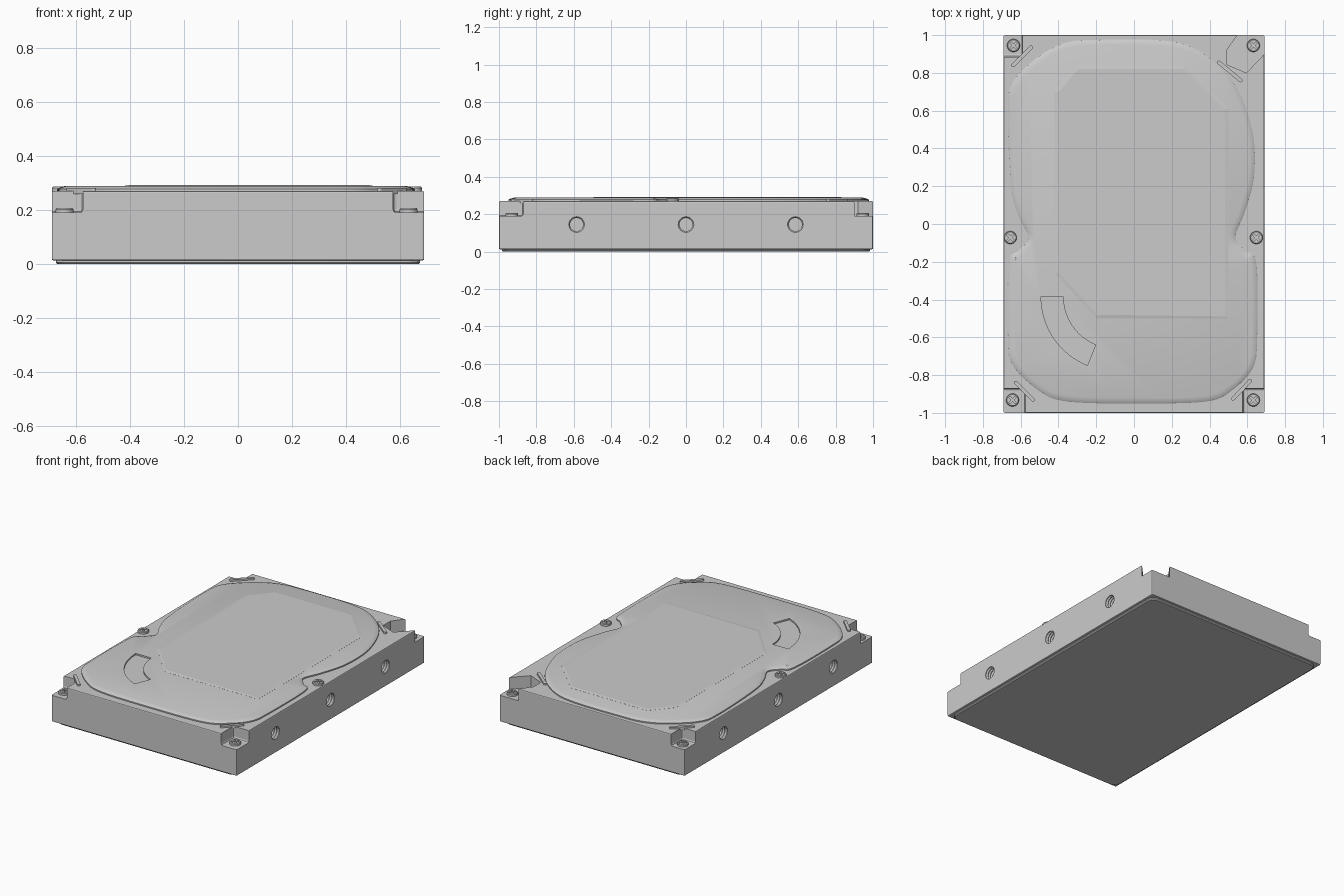
import bpy, bmesh, math
from mathutils import Vector

if "Cube" in bpy.data.objects:
    bpy.data.objects.remove(bpy.data.objects["Cube"])


def loft(name, rings, smooth=False):
    """Closed solid through equally sized rings of 3D points."""
    bm = bmesh.new()
    vs = [[bm.verts.new(p) for p in r] for r in rings]
    n = len(rings[0])
    for a, b in zip(vs, vs[1:]):
        for i in range(n):
            j = (i + 1) % n
            bm.faces.new((a[i], a[j], b[j], b[i]))
    bm.faces.new(vs[0][::-1])
    bm.faces.new(vs[-1])
    bmesh.ops.recalc_face_normals(bm, faces=bm.faces)
    me = bpy.data.meshes.new(name)
    bm.to_mesh(me)
    bm.free()
    ob = bpy.data.objects.new(name, me)
    bpy.context.collection.objects.link(ob)
    if smooth:
        activate(ob)
        bpy.ops.object.shade_smooth_by_angle(angle=math.radians(35))
    return ob


def activate(ob):
    bpy.ops.object.select_all(action='DESELECT')
    ob.select_set(True)
    bpy.context.view_layer.objects.active = ob


def flat(pts, z):
    return [(x, y, z) for x, y in pts]


def prism(name, pts, z0, z1):
    return loft(name, [flat(pts, z0), flat(pts, z1)])


def rect(x0, x1, y0, y1):
    return [(x0, y0), (x1, y0), (x1, y1), (x0, y1)]


def circle(cx, cy, r, n=24):
    return [(cx + r * math.cos(2 * math.pi * i / n),
             cy + r * math.sin(2 * math.pi * i / n)) for i in range(n)]


def inset(pts, d):
    """Move a counter-clockwise outline inward by d."""
    out = []
    for i, p in enumerate(pts):
        t = Vector(pts[(i + 1) % len(pts)]) - Vector(pts[i - 1])
        t.normalize()
        out.append((p[0] - t.y * d, p[1] + t.x * d))
    return out


def spline(pts, steps=6):
    """Closed smooth curve through the points."""
    out, n = [], len(pts)
    for i in range(n):
        a, b, c, d = (Vector(pts[(i + k) % n]) for k in (-1, 0, 1, 2))
        for s in range(steps):
            t = s / steps
            p = 0.5 * (2 * b + (c - a) * t + (2 * a - 5 * b + 4 * c - d) * t**2
                       + (3 * b - a - 3 * c + d) * t**3)
            out.append((p.x, p.y))
    return out


def bevel(ob, width, segments=2):
    m = ob.modifiers.new("bevel", 'BEVEL')
    m.width, m.segments = width, segments
    m.limit_method = 'ANGLE'
    activate(ob)
    bpy.ops.object.modifier_apply(modifier=m.name)


def cut(ob, cutter):
    m = ob.modifiers.new("cut", 'BOOLEAN')
    m.operation, m.solver, m.object = 'DIFFERENCE', 'EXACT', cutter
    activate(ob)
    bpy.ops.object.modifier_apply(modifier=m.name)
    bpy.data.objects.remove(cutter, do_unlink=True)


# Main casing
TOP, LEDGE = 0.27, 0.19
casing = prism("casing", rect(-0.69, 0.69, -1, 1), 0.013, TOP)
bevel(casing, 0.006)

# Stepped-down screw ledges at the corners
for s in (-1, 1):
    xs = sorted((s * 0.575, s * 0.75))
    c = prism("ledge_cutter", rect(*xs, -1.1, -0.87), LEDGE, 0.4)
    bevel(c, 0.012)
    cut(casing, c)
c = prism("ledge_cutter", rect(-0.75, -0.59, 0.885, 1.1), LEDGE, 0.4)
bevel(c, 0.012)
cut(casing, c)
cut(casing, prism("ledge_cutter", [(0.595, 0.80), (0.80, 1.015), (0.80, 1.1),
                                   (0.62, 1.1), (0.49, 0.92), (0.49, 0.845)],
                  LEDGE, 0.4))

# Threaded mounting holes along both sides
for s in (-1, 1):
    for y in (-0.585, 0, 0.585):
        rings = [(0.72, 0.042)]
        for k in range(6):
            x = 0.685 - k * 0.018
            rings += [(x, 0.042), (x - 0.009, 0.035)]
        cut(casing, loft("hole_cutter", [[(s * x, p, q) for p, q in circle(y, 0.145, r)]
                                         for x, r in rings]))

# Bottom plate with rounded corners
plate = []
for qx, qy, a0 in ((1, 1, 0), (-1, 1, 90), (-1, -1, 180), (1, -1, 270)):
    for k in range(7):
        a = math.radians(a0 + 15 * k)
        plate.append((qx * 0.62 + 0.055 * math.cos(a), qy * 0.93 + 0.055 * math.sin(a)))
loft("bottom_plate", [flat(inset(plate, 0.006), 0), flat(plate, 0.006), flat(plate, 0.016)], True)

# Raised lid with a waist at the middle screws
outline = spline([
    (0.15, 0.972), (-0.2, 0.975), (-0.36, 0.96), (-0.5, 0.89), (-0.64, 0.755),
    (-0.668, 0.6), (-0.65, 0.2), (-0.61, 0.04), (-0.56, -0.07), (-0.61, -0.14),
    (-0.662, -0.21), (-0.668, -0.6), (-0.64, -0.75), (-0.5, -0.885), (-0.35, -0.94),
    (0, -0.95), (0.38, -0.94), (0.52, -0.88), (0.63, -0.76), (0.652, -0.6),
    (0.648, -0.21), (0.59, -0.14), (0.537, -0.07), (0.585, 0.06), (0.635, 0.25),
    (0.625, 0.5), (0.52, 0.76), (0.34, 0.92)])
lid = loft("lid", [flat(outline, TOP - 0.012), flat(outline, 0.278),
                   flat(inset(outline, 0.006), 0.282),
                   flat(inset(outline, 0.03), 0.289)], True)

# Curved pocket pressed into the lid
arc = [math.radians(180 + 68 * k / 16) for k in range(17)]
pocket = [(-0.1 + 0.392 * math.cos(a), -0.385 + 0.392 * math.sin(a)) for a in arc]
pocket += [(-0.1 + 0.275 * math.cos(a), -0.385 + 0.275 * math.sin(a)) for a in arc[::-1]]
cut(lid, prism("pocket_cutter", pocket, 0.279, 0.4))

# Shallow raised panel on the lid
panel = [(0.5, -0.5), (0.5, 0.61), (0.27, 0.84), (-0.3, 0.84), (-0.42, 0.7),
         (-0.42, -0.26), (-0.2, -0.5)]
loft("lid_panel", [flat(panel, 0.286), flat(panel, 0.2895), flat(inset(panel, 0.02), 0.2925)])

# Slim tabs beside the corners
for i, (x0, y0, x1, y1) in enumerate([(-0.64, 0.84, -0.545, 0.935), (0.45, 0.855, 0.565, 0.76),
                                      (-0.625, -0.84, -0.535, -0.93),
                                      (0.525, -0.925, 0.615, -0.83)]):
    a, b = math.atan2(y1 - y0, x1 - x0), math.pi / 2
    tab = [(x1 + 0.01 * math.cos(a - b + k * b / 3), y1 + 0.01 * math.sin(a - b + k * b / 3))
           for k in range(7)]
    tab += [(x0 + 0.01 * math.cos(a + b + k * b / 3), y0 + 0.01 * math.sin(a + b + k * b / 3))
            for k in range(7)]
    prism(f"corner_tab_{i + 1}", tab, TOP - 0.01, 0.281)

# Cross-head screws
for i, (x, y, z) in enumerate([(-0.643, -0.932, LEDGE), (0.632, -0.932, LEDGE),
                               (-0.638, 0.945, LEDGE), (0.632, 0.945, LEDGE),
                               (-0.655, -0.072, TOP), (0.648, -0.072, TOP)]):
    head = loft(f"screw_{i + 1}", [flat(circle(x, y, r, 32), z + h) for r, h in
                                   ((0.034, -0.01), (0.034, 0.012), (0.03, 0.017))], True)
    w, l = 0.005, 0.024
    cross = [(w, w), (w, l), (-w, l), (-w, w), (-l, w), (-l, -w),
             (-w, -w), (-w, -l), (w, -l), (w, -w), (l, -w), (l, w)]
    r = math.sqrt(0.5)
    cross = [(x + (p - q) * r, y + (p + q) * r) for p, q in cross]
    cut(head, prism("cross_cutter", cross, z + 0.005, z + 0.05))
